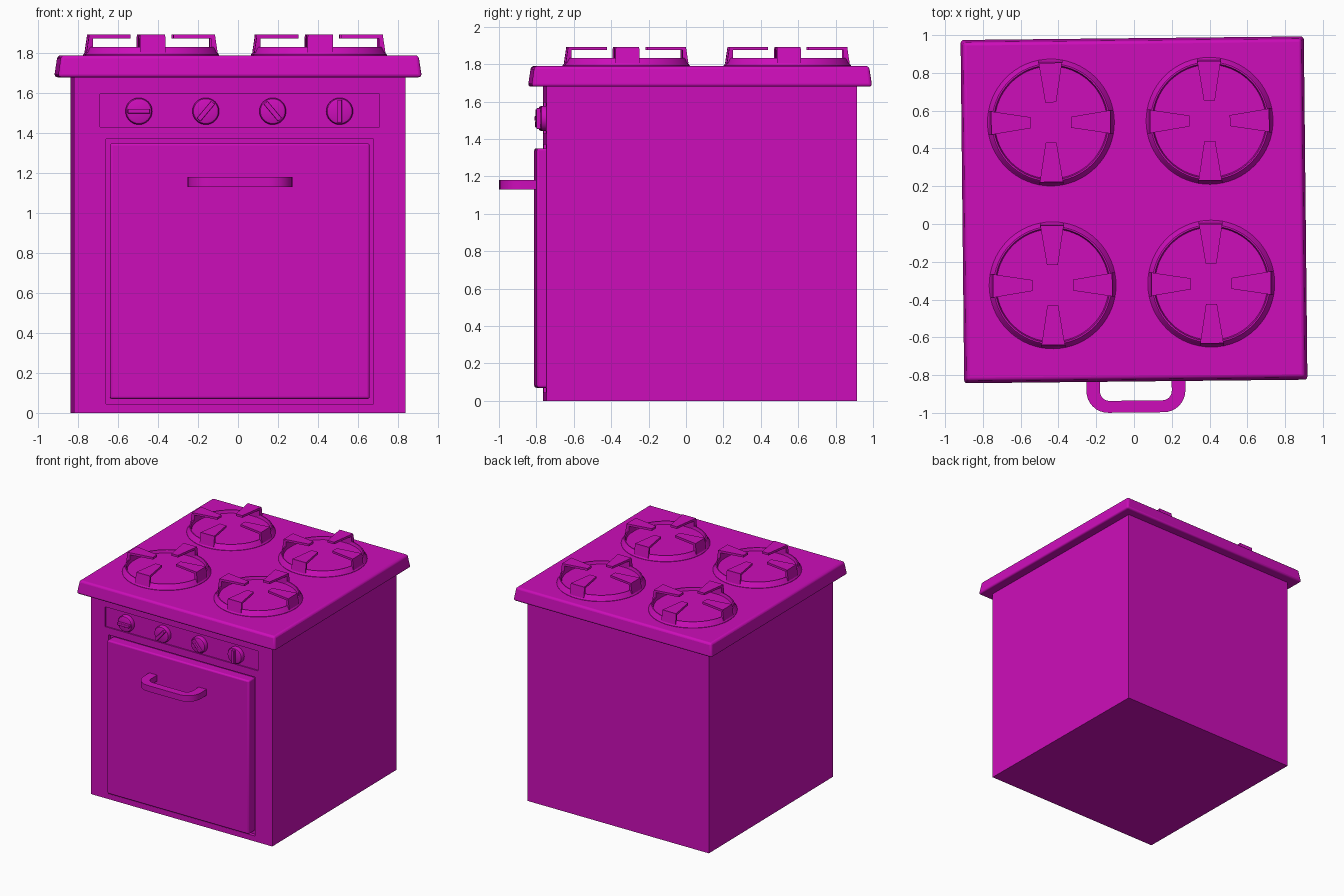
import bpy
import bmesh
from math import sin, cos, pi, radians
from mathutils import Matrix, Vector

old = bpy.data.objects.get("Cube")
if old:
    bpy.data.objects.remove(old)

enamel = bpy.data.materials.new("magenta enamel")
enamel.use_nodes = True
COLOUR = (0.61, 0.004, 0.49, 1)
enamel.diffuse_color = COLOUR
enamel.node_tree.nodes["Principled BSDF"].inputs["Base Color"].default_value = COLOUR

# The whole cooker stands very slightly turned
PLACE = Matrix.Translation((0, 0.075, 0)) @ Matrix.Rotation(radians(0.6), 4, "Z")


def finish(name, bm, local=Matrix(), bevel=0, smooth=False):
    bmesh.ops.recalc_face_normals(bm, faces=bm.faces)
    mesh = bpy.data.meshes.new(name)
    bm.to_mesh(mesh)
    bm.free()
    mesh.transform(PLACE @ local)
    mesh.materials.append(enamel)
    ob = bpy.data.objects.new(name, mesh)
    bpy.context.collection.objects.link(ob)
    bpy.ops.object.select_all(action="DESELECT")
    ob.select_set(True)
    bpy.context.view_layer.objects.active = ob
    if bevel:
        mod = ob.modifiers.new("Soft edges", "BEVEL")
        mod.width = bevel
        mod.segments = 3
    if smooth:
        bpy.ops.object.shade_smooth_by_angle(angle=radians(35))
    return ob


def box(name, low, high, taper=1, **options):
    """Box between two corners; the top can be narrowed."""
    low, high = Vector(low), Vector(high)
    bm = bmesh.new()
    bmesh.ops.create_cube(bm, size=1)
    for v in bm.verts:
        s = taper if v.co.z > 0 else 1
        v.co = (low + high) / 2 + Vector(v.co[i] * (high - low)[i] * (s if i < 2 else 1) for i in range(3))
    return finish(name, bm, **options)


def prism(bm, outline, z0, z1):
    """Extrude a flat outline upwards."""
    face = bm.faces.new([bm.verts.new((x, y, z0)) for x, y in outline])
    new = bmesh.ops.extrude_face_region(bm, geom=[face])["geom"]
    bmesh.ops.translate(bm, vec=(0, 0, z1 - z0), verts=[v for v in new if isinstance(v, bmesh.types.BMVert)])


def lathe(name, profile, local, sides=48):
    """Turn a profile of (radius, height) about z, closed at both ends."""
    bm = bmesh.new()
    rings = [[bm.verts.new((r * cos(2 * pi * i / sides), r * sin(2 * pi * i / sides), z))
              for i in range(sides)] for r, z in profile]
    for a, b in zip(rings, rings[1:]):
        for i in range(sides):
            j = (i + 1) % sides
            bm.faces.new((a[i], a[j], b[j], b[i]))
    bm.faces.new(rings[0])
    bm.faces.new(rings[-1])
    return finish(name, bm, local, smooth=True)


# Body with recesses for the door and the control panel
FRONT = -0.83
body = box("body", (-0.83, FRONT, 0), (0.83, 0.83, 1.69))
recesses = [((-0.67, 0.045), (0.67, 1.37), 0.03), ((-0.70, 1.43), (0.70, 1.595), 0.01)]
for (x0, z0), (x1, z1), depth in recesses:
    cutter = box("recess_cutter", (x0, FRONT - 0.1, z0), (x1, FRONT + depth, z1))
    mod = body.modifiers.new("Recess", "BOOLEAN")
    mod.operation = "DIFFERENCE"
    mod.solver = "EXACT"
    mod.object = cutter
    bpy.context.view_layer.objects.active = body
    bpy.ops.object.modifier_apply(modifier=mod.name)
    bpy.data.objects.remove(cutter)

# Worktop, narrowing a little upwards
box("worktop", (-0.911, -0.911, 1.68), (0.911, 0.911, 1.79), taper=0.982, bevel=0.016, smooth=True)

# Oven door
box("oven_door", (-0.65, -0.88, 0.07), (0.65, -0.79, 1.35), bevel=0.012, smooth=True)

# Door handle: a flat bar bent into a U
def u_path(half, tip, radius, steps=8):
    path = [(-half, -0.87)]
    for k in range(steps + 1):
        a = pi + k * pi / 2 / steps
        path.append((-half + radius + radius * cos(a), tip + radius + radius * sin(a)))
    return path + [(-x, y) for x, y in reversed(path)]


bm = bmesh.new()
prism(bm, u_path(0.262, -1.073, 0.115) + u_path(0.19, -1.01, 0.05)[::-1], 1.13, 1.18)
finish("door_handle", bm, smooth=True)

# Control knobs, each with its grip turned differently
for x, turn in zip((-0.505, -0.17, 0.165, 0.5), (0, 50, -50, 90)):
    local = Matrix.Translation((x, FRONT + 0.01, 1.51)) @ Matrix.Rotation(pi / 2, 4, "X")
    lathe("knob", [(0.067, 0), (0.067, 0.025), (0.062, 0.034), (0.052, 0.038)], local, 32)
    box("knob_grip", (-0.056, -0.012, 0.03), (0.056, 0.012, 0.059),
        local=local @ Matrix.Rotation(radians(turn), 4, "Z"), bevel=0.004)

# Burners: a dished ring with four tapering pan supports
RING = [(0.336, 1.785), (0.336, 1.793), (0.328, 1.803), (0.318, 1.826), (0.312, 1.832),
        (0.304, 1.832), (0.298, 1.808)]
for x in (-0.435, 0.405):
    for y in (-0.395, 0.467):
        local = Matrix.Translation((x, y, 0))
        lathe("burner_ring", RING, local, 64)
        bm = bmesh.new()
        for k in range(4):
            before = set(bm.verts)
            # Upright foot, leaning slightly inwards
            prism(bm, [(0.296, -0.058), (0.328, -0.064), (0.328, 0.064), (0.296, 0.058)], 1.805, 1.885)
            for v in bm.verts:
                if v not in before and v.co.z > 1.85 and v.co.x > 0.31:
                    v.co.x -= 0.012
            # Thin arm reaching towards the middle
            prism(bm, [(0.107, -0.029), (0.316, -0.062), (0.316, 0.062), (0.107, 0.029)], 1.875, 1.893)
            bmesh.ops.rotate(bm, cent=(0, 0, 0), matrix=Matrix.Rotation(k * pi / 2, 3, "Z"),
                             verts=[v for v in bm.verts if v not in before])
        finish("pan_supports", bm, local)
